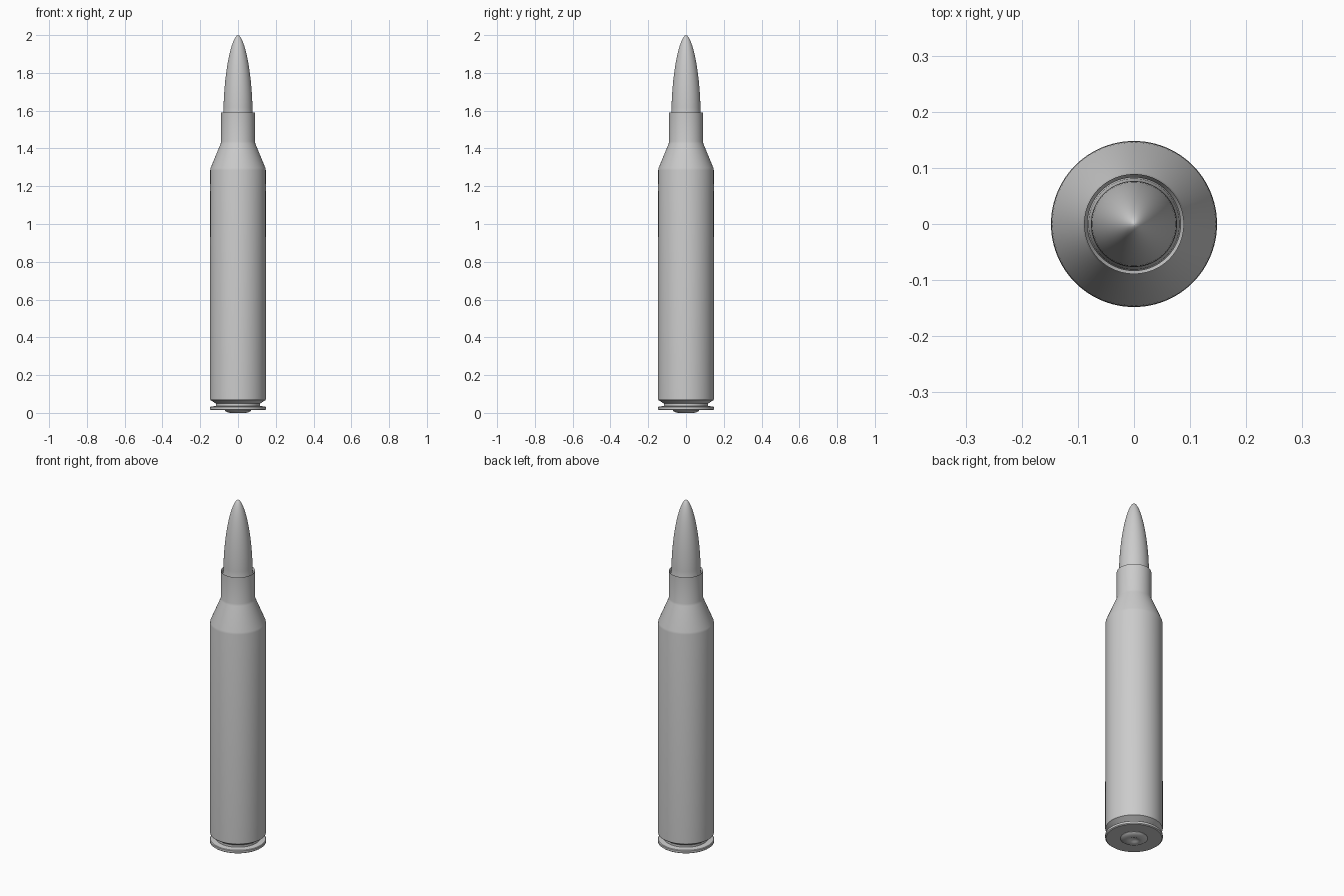
import bpy, bmesh, math

if "Cube" in bpy.data.objects:
    bpy.data.objects.remove(bpy.data.objects["Cube"])

def lathe(name, profile, steps=96, angle=25):
    """Revolve an (r, z) profile around the z axis."""
    bm = bmesh.new()
    vs = [bm.verts.new((r, 0, z)) for r, z in profile]
    es = [bm.edges.new(p) for p in zip(vs, vs[1:])]
    bmesh.ops.spin(bm, geom=vs + es, cent=(0, 0, 0), axis=(0, 0, 1),
                   angle=2 * math.pi, steps=steps)
    bmesh.ops.remove_doubles(bm, verts=bm.verts[:], dist=1e-5)
    bmesh.ops.recalc_face_normals(bm, faces=bm.faces[:])
    me = bpy.data.meshes.new(name)
    bm.to_mesh(me)
    bm.free()
    ob = bpy.data.objects.new(name, me)
    bpy.context.collection.objects.link(ob)
    bpy.ops.object.select_all(action='DESELECT')
    ob.select_set(True)
    bpy.context.view_layer.objects.active = ob
    bpy.ops.object.shade_smooth_by_angle(angle=math.radians(angle))
    return ob

# Case: base, rim, extractor groove, body, shoulder, neck, sloped lip
lathe("case", [
    (0, 0.014), (0.143, 0.014), (0.148, 0.018), (0.148, 0.030), (0.145, 0.033),
    (0.116, 0.037), (0.116, 0.049), (0.146, 0.068), (0.148, 0.073),
    (0.147, 1.285), (0.145, 1.297), (0.092, 1.425), (0.089, 1.437),
    (0.089, 1.59), (0.083, 1.575), (0.083, 1.545), (0, 1.545)], angle=20)

# Bullet: short shank seated in the neck, then a rounded ogive
ogive = [(0.083, 1.545), (0.081, 1.57)]
for i in range(25):
    t = math.sin(i / 24 * math.pi / 2)
    ogive.append((0.077 * max(0, 1 - t ** 1.8) ** 0.58, 1.59 + 0.41 * t))
lathe("bullet", [(0, 1.545)] + ogive, angle=40)

# Primer: shallow dome with a central dent
lathe("primer", [
    (0, 0.02), (0.070, 0.02), (0.070, 0.012), (0.064, 0.007), (0.054, 0.003),
    (0.042, 0.0), (0.030, 0.0), (0.022, 0.004), (0.012, 0.009), (0, 0.011)], angle=40)
